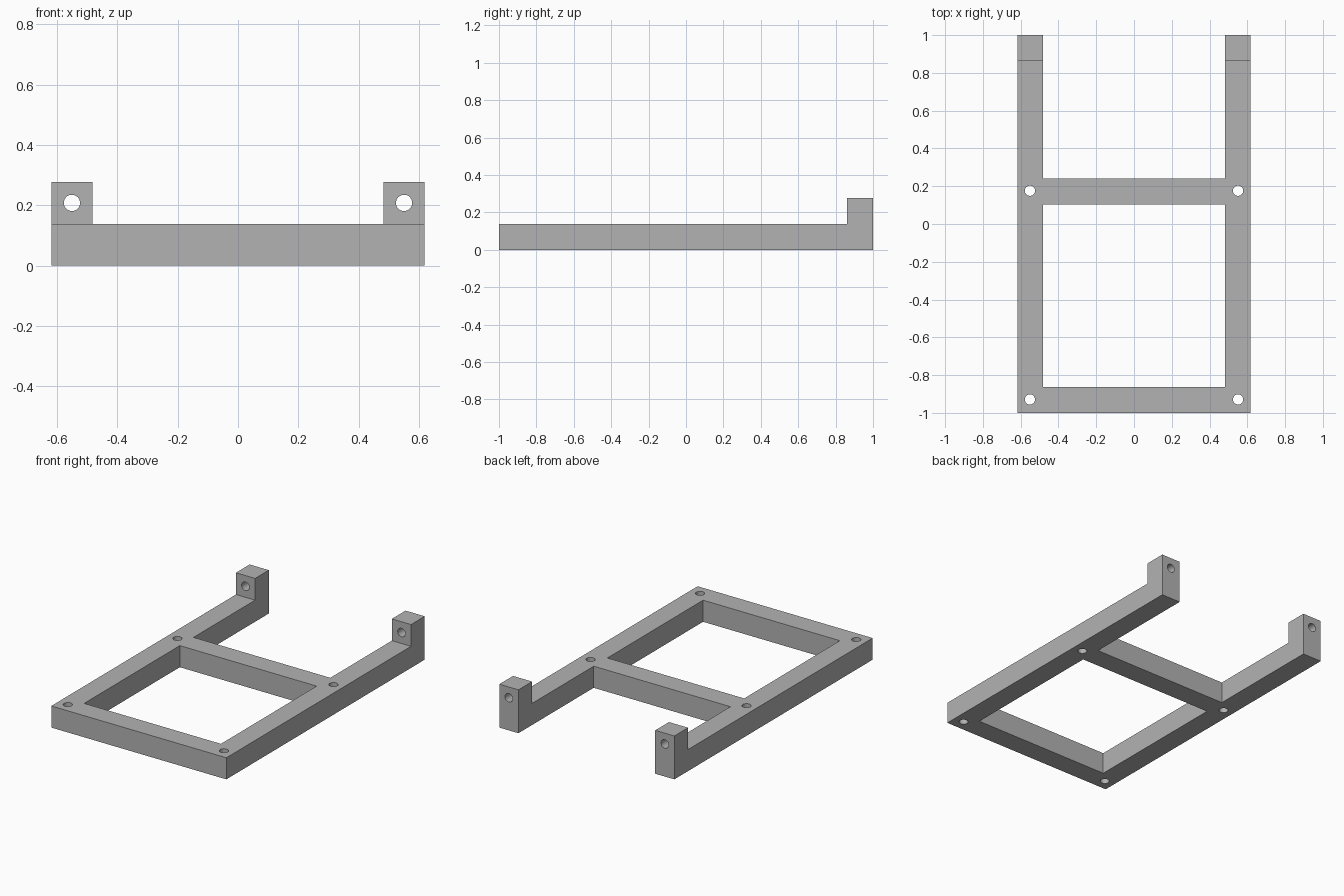
import bpy, bmesh
from math import pi
from mathutils import Matrix, Vector

if "Cube" in bpy.data.objects:
    bpy.data.objects.remove(bpy.data.objects["Cube"])

HALF_W, INNER = 0.618, 0.483      # outer and inner half width
BAR, POST_Z = 0.138, 0.277        # bar thickness, post height
CROSS_Y = 0.172                   # centre of the middle bar
HOLE_X, HOLE_R = 0.551, 0.027

grey = bpy.data.materials.new("plain grey")
grey.use_nodes = True
colour = (0.45, 0.45, 0.45, 1)
grey.diffuse_color = colour
grey.node_tree.nodes["Principled BSDF"].inputs["Base Color"].default_value = colour


def add_object(name, bm):
    bmesh.ops.recalc_face_normals(bm, faces=bm.faces)
    mesh = bpy.data.meshes.new(name)
    bm.to_mesh(mesh)
    bm.free()
    mesh.materials.append(grey)
    ob = bpy.data.objects.new(name, mesh)
    bpy.context.collection.objects.link(ob)
    return ob


def box_cutter(y0, y1):
    bm = bmesh.new()
    bmesh.ops.create_cube(bm, size=1, matrix=Matrix.Translation((0, (y0 + y1) / 2, 0))
                          @ Matrix.Diagonal((2 * INNER, y1 - y0, 2, 1)))
    return add_object("opening_cutter", bm)


def hole_cutter(location, depth, turn=0):
    bm = bmesh.new()
    bmesh.ops.create_cone(bm, cap_ends=True, segments=32, radius1=HOLE_R, radius2=HOLE_R,
                          depth=depth, matrix=Matrix.Translation(location)
                          @ Matrix.Rotation(turn, 4, "X"))
    return add_object("hole_cutter", bm)


# Frame body: side profile with the raised rear post, swept across the width
bm = bmesh.new()
post_y = 1 - BAR
profile = [(-1, 0), (1, 0), (1, POST_Z), (post_y, POST_Z), (post_y, BAR), (-1, BAR)]
face = bm.faces.new([bm.verts.new((-HALF_W, y, z)) for y, z in profile])
swept = bmesh.ops.extrude_face_region(bm, geom=[face])["geom"]
bmesh.ops.translate(bm, vec=Vector((2 * HALF_W, 0, 0)),
                    verts=[v for v in swept if isinstance(v, bmesh.types.BMVert)])
frame = add_object("bracket_frame", bm)

# Window between the cross bars, and the open rear between the arms
cutters = [box_cutter(-1 + BAR, CROSS_Y - BAR / 2), box_cutter(CROSS_Y + BAR / 2, 1.5)]

# Vertical screw holes at the corners, horizontal holes through the posts
for x in (-HOLE_X, HOLE_X):
    for y in (-0.929, 0.176):
        cutters.append(hole_cutter((x, y, BAR / 2), 0.4))
    cutters.append(hole_cutter((x, 1 - BAR / 2, 0.208), 0.4, pi / 2))

for cutter in cutters:
    cutter.hide_render = True
    mod = frame.modifiers.new("cut", "BOOLEAN")
    mod.operation, mod.solver, mod.object = "DIFFERENCE", "EXACT", cutter

# Bake the cuts and drop the cutters
bpy.context.view_layer.update()
baked = bpy.data.meshes.new_from_object(
    frame.evaluated_get(bpy.context.evaluated_depsgraph_get()))
frame.modifiers.clear()
frame.data = baked
baked.materials.clear()
baked.materials.append(grey)
for p in baked.polygons:
    p.material_index = 0
for cutter in cutters:
    bpy.data.objects.remove(cutter)

# Smooth hole walls, crisp edges everywhere else
bpy.ops.object.select_all(action="DESELECT")
frame.select_set(True)
bpy.context.view_layer.objects.active = frame
bpy.ops.object.shade_smooth_by_angle()
